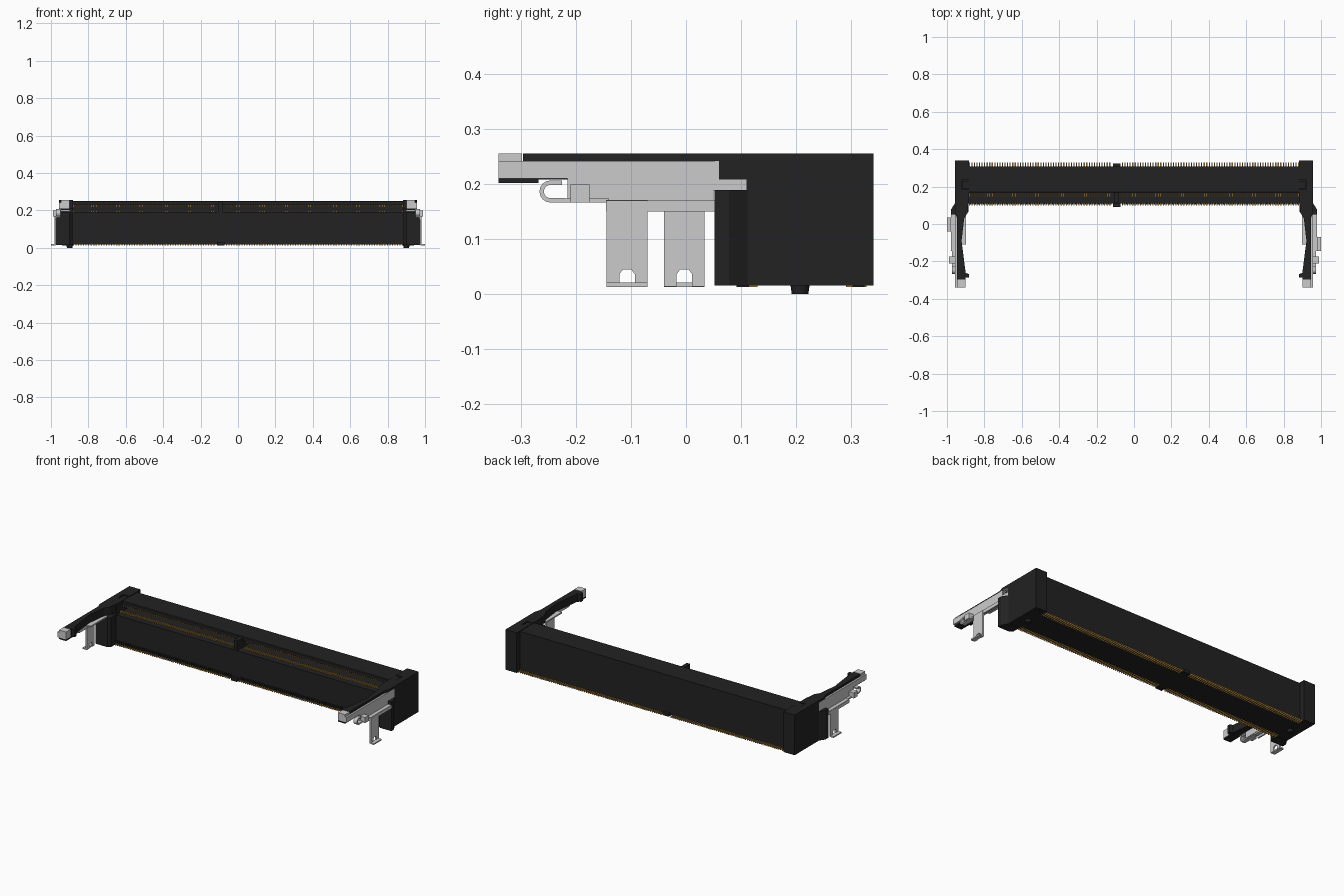
import bpy, bmesh, math

if "Cube" in bpy.data.objects:
    bpy.data.objects.remove(bpy.data.objects["Cube"])

def material(name, rgb):
    m = bpy.data.materials.new(name)
    m.diffuse_color = (*rgb, 1)
    m.use_nodes = True
    m.node_tree.nodes["Principled BSDF"].inputs["Base Color"].default_value = m.diffuse_color
    return m

BLACK = material("black plastic", (0.016, 0.016, 0.016))
SILVER = material("silver metal", (0.6, 0.6, 0.6))
GOLD = material("gold contact", (0.5, 0.28, 0.06))

def finish(name, bm, mat):
    bmesh.ops.recalc_face_normals(bm, faces=bm.faces)
    me = bpy.data.meshes.new(name)
    bm.to_mesh(me)
    bm.free()
    me.materials.append(mat)
    ob = bpy.data.objects.new(name, me)
    bpy.context.collection.objects.link(ob)
    return ob

def add_box(bm, x0, x1, y0, y1, z0, z1):
    vs = bmesh.ops.create_cube(bm, size=1)["verts"]
    for v in vs:
        v.co = (x0 if v.co.x < 0 else x1, y0 if v.co.y < 0 else y1, z0 if v.co.z < 0 else z1)

def boxes(name, mat, *dims):
    bm = bmesh.new()
    for d in dims:
        add_box(bm, *d)
    return finish(name, bm, mat)

def prism(name, mat, pts, lo, hi, axis, s=1):
    """Extrude a profile: axis 'x' takes (y, z) points, axis 'z' takes (x, y) points."""
    bm = bmesh.new()
    def at(p, h):
        return (s * h, p[0], p[1]) if axis == "x" else (s * p[0], p[1], h)
    a = [bm.verts.new(at(p, lo)) for p in pts]
    b = [bm.verts.new(at(p, hi)) for p in pts]
    bm.faces.new(a)
    bm.faces.new(b)
    for i in range(len(pts)):
        j = (i + 1) % len(pts)
        bm.faces.new((a[i], a[j], b[j], b[i]))
    return finish(name, bm, mat)

# Main housing with the card slot
prism("housing", BLACK, [(.11, .018), (.307, .018), (.307, .251), (.172, .251), (.168, .247),
      (.168, .228), (.27, .228), (.27, .19), (.11, .19)], -.885, .885, "x")

# Key that divides the slot, and small standoffs below
boxes("slot_key", BLACK, (-.106, -.084, .112, .28, .185, .247))
boxes("standoffs", BLACK, *[(x - .02, x + .02, y - .011, y + .011, .013, .03)
      for x in (-.92, -.092, .92) for y in (.103, .313)])

# Contact rows: slot springs and solder tails, skipping the key
pitch = .01365
xs = [(i - 64.5) * pitch for i in range(130)]
xs = [x for x in xs if not -.12 < x < -.064]
w = .003
rows = {
    "lower_contacts": (.145, .166, .18, .2),
    "upper_contacts": (.174, .2, .216, .235),
    "front_tails": (.099, .13, .013, .022),
    "back_tails": (.29, .328, .013, .022),
}
for name, d in rows.items():
    boxes(name, GOLD, *[(x - w, x + w, *d) for x in xs])
# Plastic ribs along the front lip
boxes("front_ribs", BLACK, *[(x + .004, x + .0095, .104, .12, .02, .04) for x in xs])

def mbox(name, mat, s, *dims):
    return boxes(name, mat, *[(min(s * a, s * b), max(s * a, s * b), *r) for a, b, *r in dims])

for s, side in ((1, "right"), (-1, "left")):
    # End block with a shallow pocket in its top
    end = mbox(side + "_end_block", BLACK, s, (.882, .957, .11, .34, .015, .255))
    cut = mbox(side + "_pocket_cutter", BLACK, s, (.87, .922, .185, .235, .225, .3))
    cut.hide_render = True
    cut.hide_set(True)
    mod = end.modifiers.new("pocket", "BOOLEAN")
    mod.operation, mod.solver, mod.object = "DIFFERENCE", "EXACT", cut
    mbox(side + "_pocket_tongue", BLACK, s, (.886, .917, .19, .23, .22, .252))

    # Flared foot of the end block
    prism(side + "_flare", BLACK, [(.885, .112), (.957, .112), (.978, .078), (.978, .052),
          (.9, .052), (.885, .065)], .015, .189, "z", s)

    # Locating post
    bm = bmesh.new()
    bmesh.ops.create_cone(bm, cap_ends=True, segments=24, radius1=.015, radius2=.018, depth=.02)
    bmesh.ops.translate(bm, verts=bm.verts, vec=(s * .9, .207, .01))
    finish(side + "_post", bm, BLACK)

    # Plastic latch arm with its nub
    prism(side + "_arm", BLACK, [(.957, .115), (.957, .06), (.946, .03), (.946, -.296), (.9, -.296),
          (.9, -.287), (.882, -.285), (.882, -.268), (.9, -.262), (.922, -.09), (.908, .03),
          (.89, .06), (.885, .115)], .208, .255, "z", s)
    mbox(side + "_arm_chin", BLACK, s, (.9, .947, -.34, -.268, .201, .21))

    # Metal side sheet of the arm
    prism(side + "_side_sheet", SILVER, [(-.34, .21), (-.215, .21), (-.215, .17), (.05, .17),
          (.05, .188), (.11, .188), (.11, .241), (-.34, .241)], .946, .957, "x", s)
    # Metal tip, wrapped around the end of the arm
    mbox(side + "_tip", SILVER, s, (.9, .947, -.34, -.298, .21, .255))
    # Inner metal strip below the arm
    mbox(side + "_inner_strip", SILVER, s, (.898, .947, -.11, .05, .195, .203))

    # Flange, curled spring and side bump
    mbox(side + "_flange", SILVER, s, (.948, .978, -.145, .052, .162, .171),
         (.97, .979, -.145, .052, .15, .168))
    def arc(r):
        return [(-.246 - r * math.sin(a), .186 + r * math.cos(a))
                for a in (math.pi * k / 8 for k in range(9))]
    prism(side + "_curl", SILVER, [(-.225, .206), *arc(.02), (-.14, .166), (-.14, .173),
          *reversed(arc(.012)), (-.225, .198)], .95, .973, "x", s)
    mbox(side + "_bump", SILVER, s, (.95, .988, -.21, -.175, .166, .199))

    # Solder leg: sheet with a notch, ending in an outward foot
    c = -.107 if s > 0 else -.003
    prism(side + "_leg", SILVER, [(c - .037, .014), (c - .014, .014), (c - .014, .036), (c - .008, .044),
          (c + .008, .044), (c + .014, .036), (c + .014, .014), (c + .037, .014),
          (c + .037, .17), (c - .037, .17)], .972, .981, "x", s)
    mbox(side + "_leg_foot", SILVER, s, (.976, 1, c - .037, c + .037, .013, .021))
